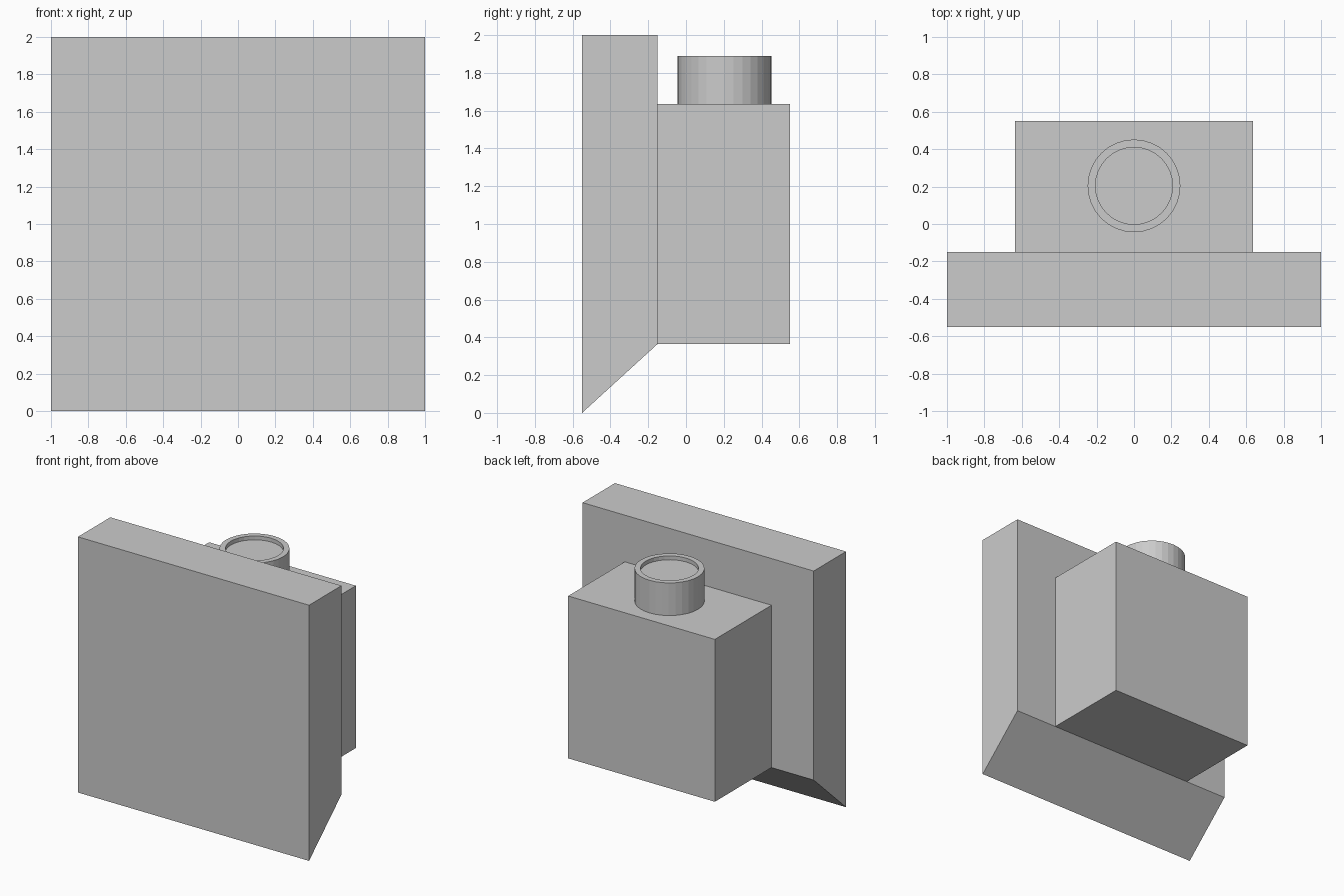
import bpy, math

if "Cube" in bpy.data.objects:
    bpy.data.objects.remove(bpy.data.objects["Cube"])

def make(name, verts, faces):
    mesh = bpy.data.meshes.new(name)
    mesh.from_pydata(verts, [], faces)
    mesh.update()
    obj = bpy.data.objects.new(name, mesh)
    bpy.context.collection.objects.link(obj)
    return obj

def extrude_x(name, profile, half):
    """Extrude a (y, z) profile symmetrically along x."""
    n = len(profile)
    verts = [(x, y, z) for x in (-half, half) for y, z in profile]
    faces = [tuple(reversed(range(n))), tuple(range(n, 2 * n))]
    faces += [(i, (i + 1) % n, (i + 1) % n + n, i + n) for i in range(n)]
    return make(name, verts, faces)

def lathe(name, centre, profile, sides):
    """Turn an (r, z) profile around a vertical axis, capping both ends."""
    verts = []
    for r, z in profile:
        for i in range(sides):
            a = 2 * math.pi * i / sides
            verts.append((centre[0] + r * math.cos(a), centre[1] + r * math.sin(a), z))
    faces = [tuple(reversed(range(sides)))]
    for k in range(len(profile) - 1):
        for i in range(sides):
            j = (i + 1) % sides
            faces.append((k * sides + i, k * sides + j, (k + 1) * sides + j, (k + 1) * sides + i))
    last = (len(profile) - 1) * sides
    faces.append(tuple(range(last, last + sides)))
    return make(name, verts, faces)

# Front panel with a slanted underside
extrude_x("front_panel", [(-0.55, 0), (-0.15, 0.365), (-0.15, 2), (-0.55, 2)], 1.0)

# Box housing behind the panel
extrude_x("rear_housing", [(-0.15, 0.365), (0.55, 0.365), (0.55, 1.635), (-0.15, 1.635)], 0.635)

# Round neck with a shallow recess in its top
lathe("top_neck", (0, 0.204),
      [(0.248, 1.635), (0.248, 1.89), (0.206, 1.89), (0.206, 1.86)], 32)
